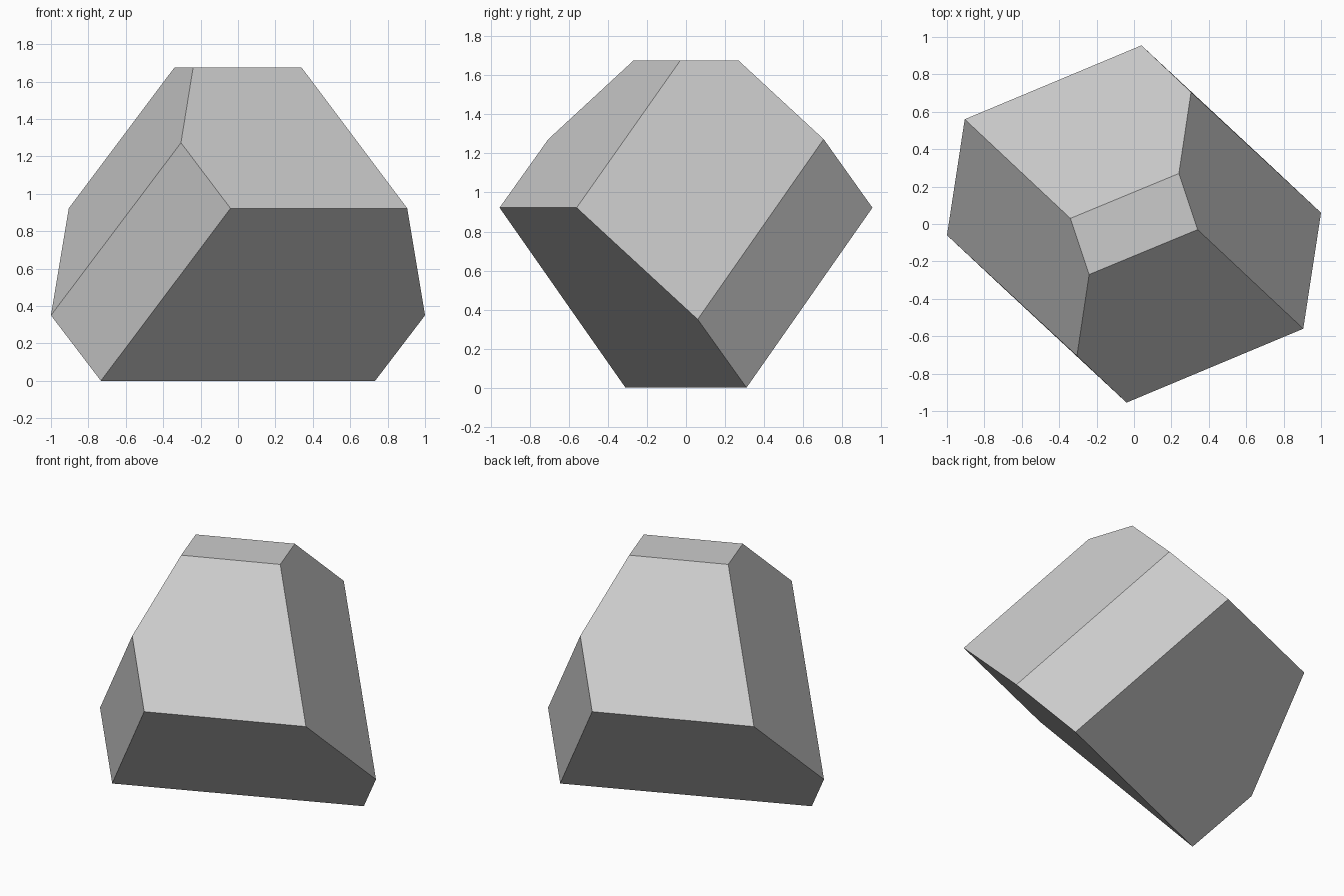
import bpy
import bmesh

# Remove the default object
cube = bpy.data.objects.get("Cube")
if cube:
    bpy.data.objects.remove(cube, do_unlink=True)

# Plain grey stone
stone = bpy.data.materials.new("grey stone")
stone.use_nodes = True
grey = (0.6, 0.6, 0.6, 1)
stone.diffuse_color = grey
stone.node_tree.nodes["Principled BSDF"].inputs["Base Color"].default_value = grey

# Corners of one half; the other half is a half turn about z
corners = {
    "top_right": (0.34, -0.03, 1.675),
    "top_left": (-0.24, -0.27, 1.675),
    "shoulder": (-0.305, -0.705, 1.273),
    "front": (-0.04, -0.955, 0.922),
    "side": (0.905, -0.56, 0.922),
    "tip": (1.0, 0.06, 0.35),
    "base": (0.733, 0.31, 0),
}

bm = bmesh.new()
near, far = {}, {}
for name, (x, y, z) in corners.items():
    near[name] = bm.verts.new((x, y, z))
    far[name] = bm.verts.new((-x, -y, z))

# Flat top
bm.faces.new([near["top_left"], near["top_right"], far["top_left"], far["top_right"]])

# Upper slopes, corner bevel and underside, repeated for both halves
for a, b in ((near, far), (far, near)):
    bm.faces.new([a["top_right"], a["top_left"], a["shoulder"], a["front"], a["side"]])
    bm.faces.new([a["top_left"], b["top_right"], b["side"], b["tip"], a["shoulder"]])
    bm.faces.new([a["shoulder"], b["tip"], b["base"], a["front"]])
    bm.faces.new([a["front"], b["base"], a["base"], a["tip"], a["side"]])

bmesh.ops.recalc_face_normals(bm, faces=bm.faces)
mesh = bpy.data.meshes.new("faceted_rock")
bm.to_mesh(mesh)
bm.free()
mesh.materials.append(stone)
rock = bpy.data.objects.new("faceted_rock", mesh)
bpy.context.scene.collection.objects.link(rock)
